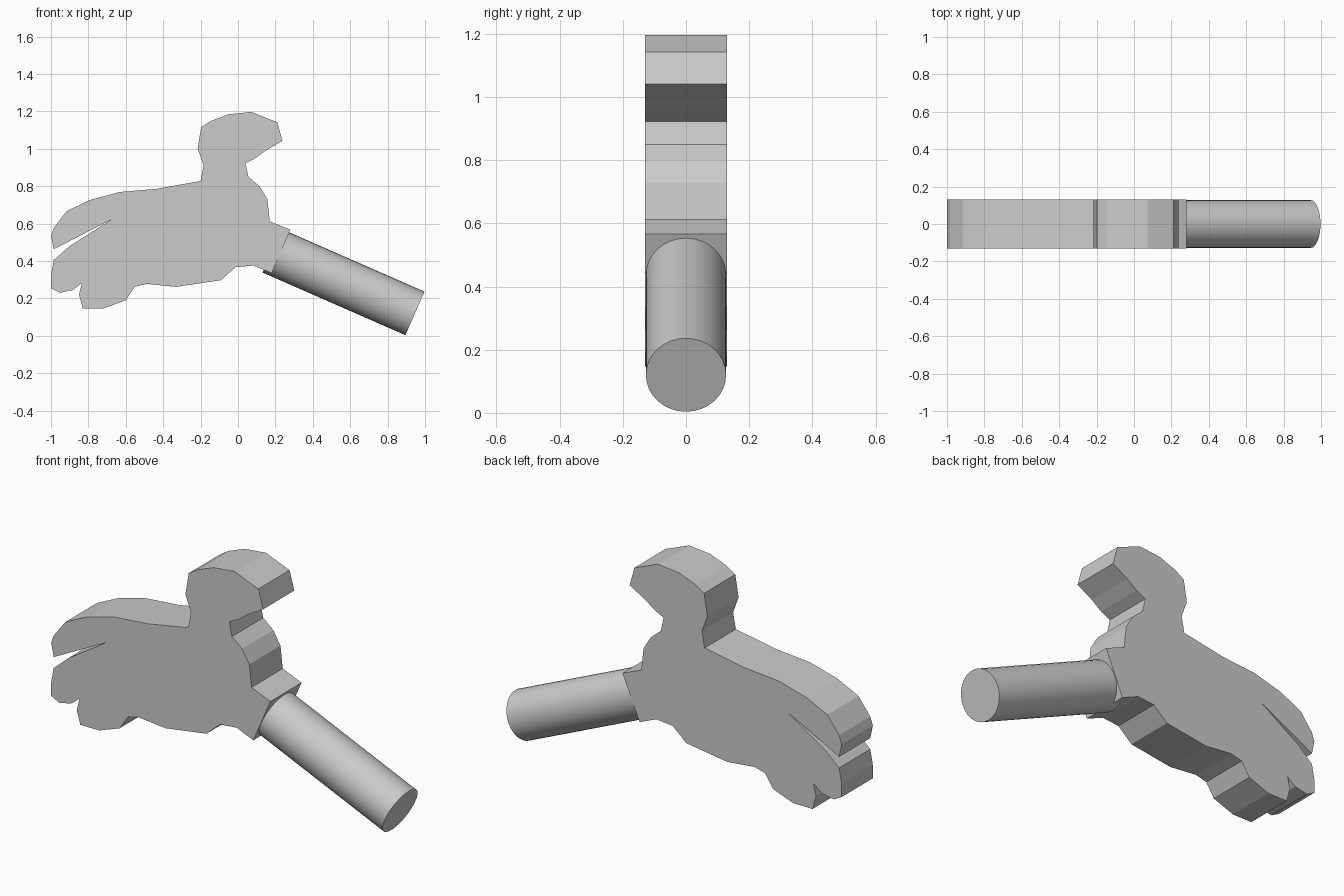
import bpy, bmesh, math
from mathutils import Vector

cube = bpy.data.objects.get("Cube")
if cube:
    bpy.data.objects.remove(cube, do_unlink=True)

grey = bpy.data.materials.new("plain grey")
grey.use_nodes = True
colour = (0.6, 0.6, 0.6, 1)
grey.diffuse_color = colour
grey.node_tree.nodes["Principled BSDF"].inputs["Base Color"].default_value = colour

HALF_DEPTH = 0.13


def extrude_profile(name, points, half):
    """Solid slab from an x-z outline, centred on y = 0."""
    bm = bmesh.new()
    face = bm.faces.new([bm.verts.new((x, -half, z)) for x, z in points])
    ext = bmesh.ops.extrude_face_region(bm, geom=[face])
    moved = [v for v in ext["geom"] if isinstance(v, bmesh.types.BMVert)]
    bmesh.ops.translate(bm, verts=moved, vec=(0, 2 * half, 0))
    bmesh.ops.recalc_face_normals(bm, faces=bm.faces)
    caps = [f for f in bm.faces if len(f.verts) > 4]
    bmesh.ops.triangulate(bm, faces=caps)
    mesh = bpy.data.meshes.new(name)
    bm.to_mesh(mesh)
    bm.free()
    obj = bpy.data.objects.new(name, mesh)
    bpy.context.collection.objects.link(obj)
    mesh.materials.append(grey)
    return obj


# Outline of the hand, split into its natural runs
lower_fingers = [(-.675, .623), (-.90, .48), (-.985, .405), (-1, .325), (-1, .255),
                 (-.953, .23), (-.883, .245), (-.835, .283), (-.85, .22),
                 (-.83, .147), (-.718, .147), (-.60, .19), (-.553, .262)]
palm_base = [(-.49, .278), (-.333, .262), (-.093, .297), (-.013, .367), (.083, .376)]
wrist = [(.18, .335), (.28, .567), (.17, .612), (.157, .73), (.115, .80), (.056, .85)]
thumb = [(.04, .923), (.093, .95), (.152, .993), (.238, 1.042), (.21, 1.142),
         (.072, 1.197), (-.05, 1.185), (-.147, 1.148), (-.197, 1.116),
         (-.216, 1.0), (-.184, .913), (-.2, .828)]
upper_finger = [(-.435, .786), (-.633, .769), (-.793, .726), (-.916, .667),
                (-.985, .577), (-1, .534), (-.985, .463)]
extrude_profile("hand", lower_fingers + palm_base + wrist + thumb + upper_finger, HALF_DEPTH)

# Round arm sloping down from the wrist
start, end = Vector((.182, 0, .455)), Vector((.946, 0, .12))
axis = end - start
bpy.ops.mesh.primitive_cylinder_add(vertices=32, radius=.127, depth=axis.length,
                                    location=(start + end) / 2)
arm = bpy.context.object
arm.name = "arm"
arm.rotation_euler = axis.to_track_quat("Z", "Y").to_euler()
arm.data.materials.append(grey)
bpy.ops.object.shade_smooth_by_angle(angle=math.radians(35))
